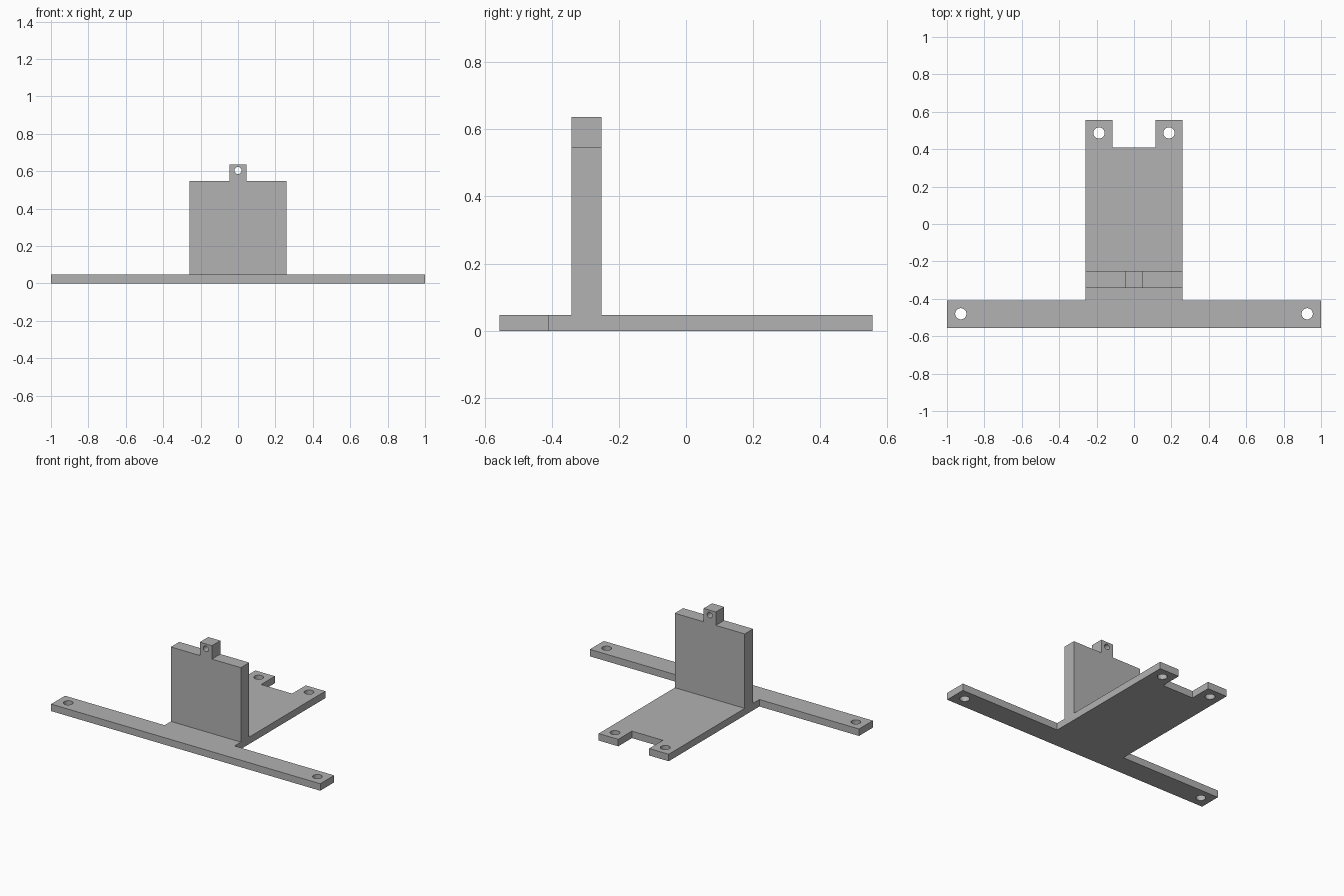
import bpy, bmesh
from mathutils import Matrix, Vector

default_cube = bpy.data.objects.get("Cube")
if default_cube:
    bpy.data.objects.remove(default_cube)

grey = bpy.data.materials.new("plain grey")
grey.use_nodes = True
colour = (0.445, 0.445, 0.445, 1)
grey.diffuse_color = colour
grey.node_tree.nodes["Principled BSDF"].inputs["Base Color"].default_value = colour

THICK = 0.047      # base plate thickness
FRONT, BACK = -0.341, -0.252   # upright faces


def make_object(name, bm):
    bmesh.ops.recalc_face_normals(bm, faces=bm.faces)
    mesh = bpy.data.meshes.new(name)
    bm.to_mesh(mesh)
    bm.free()
    mesh.materials.append(grey)
    obj = bpy.data.objects.new(name, mesh)
    bpy.context.collection.objects.link(obj)
    return obj


def mirrored_slab(name, half, place, offset):
    """Extrude a profile given by its right half, mirrored across x = 0."""
    outline = half + [(-x, v) for x, v in reversed(half)]
    bm = bmesh.new()
    face = bm.faces.new([bm.verts.new(place(x, v)) for x, v in outline])
    grown = bmesh.ops.extrude_face_region(bm, geom=[face])["geom"]
    verts = [g for g in grown if isinstance(g, bmesh.types.BMVert)]
    bmesh.ops.translate(bm, verts=verts, vec=Vector(offset))
    return make_object(name, bm)


def drill(obj, centres, radius, axis):
    """Cut round through holes along an axis."""
    turn = Vector((0, 0, 1)).rotation_difference(Vector(axis)).to_matrix().to_4x4()
    bm = bmesh.new()
    for c in centres:
        bmesh.ops.create_cone(bm, cap_ends=True, segments=32, radius1=radius,
                              radius2=radius, depth=0.3,
                              matrix=Matrix.Translation(c) @ turn)
    cutter = make_object("hole_cutter", bm)
    cutter.hide_render = True
    mod = obj.modifiers.new("holes", "BOOLEAN")
    mod.operation = "DIFFERENCE"
    mod.solver = "EXACT"
    mod.object = cutter
    bpy.context.view_layer.objects.active = obj
    bpy.ops.object.modifier_apply(modifier=mod.name)
    bpy.data.objects.remove(cutter)


# Base plate: wide front bar, long tongue and notched rear ears
base = mirrored_slab(
    "base_plate",
    [(1, -0.555), (1, -0.408), (0.26, -0.408), (0.26, 0.555),
     (0.115, 0.555), (0.115, 0.41)],
    lambda x, v: (x, v, 0), (0, 0, THICK))
drill(base, [(s * x, y, 0) for s in (-1, 1)
             for x, y in ((0.926, -0.48), (0.187, 0.487))], 0.03, (0, 0, 1))

# Upright plate with a small pierced tab on top
upright = mirrored_slab(
    "upright_plate",
    [(0.26, THICK), (0.26, 0.547), (0.045, 0.547), (0.045, 0.637)],
    lambda x, v: (x, FRONT, v), (0, BACK - FRONT, 0))
drill(upright, [(0, (FRONT + BACK) / 2, 0.604)], 0.019, (0, 1, 0))
